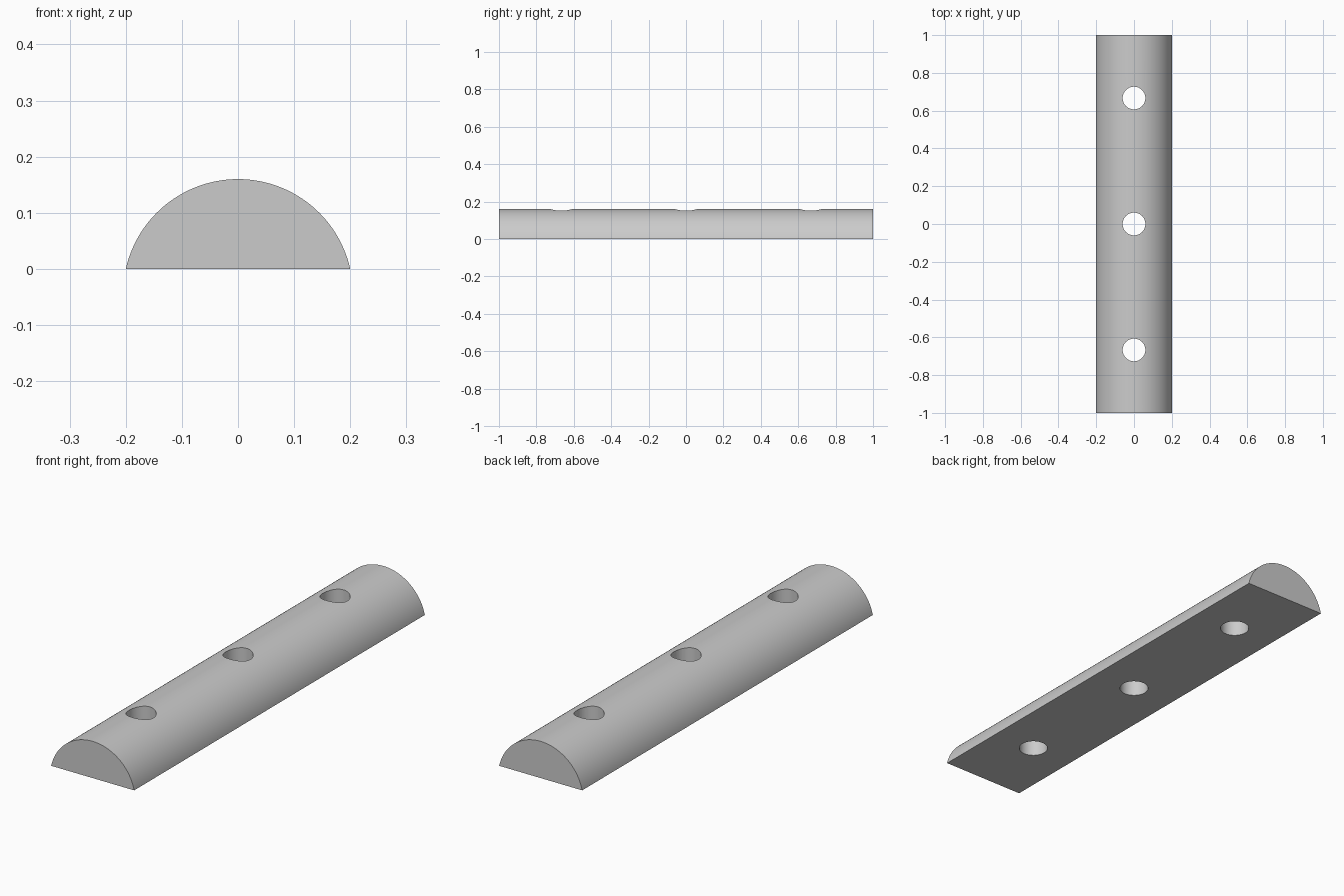
import bpy
import bmesh
import math

if "Cube" in bpy.data.objects:
    bpy.data.objects.remove(bpy.data.objects["Cube"], do_unlink=True)

HALF_WIDTH, HEIGHT, LENGTH = 0.2, 0.16, 2.0
HOLE_RADIUS, HOLE_SPACING = 0.06, 0.667
ARC_STEPS = 72

grey = bpy.data.materials.new("light grey")
grey.use_nodes = True
colour = (0.6, 0.6, 0.6, 1)
grey.diffuse_color = colour
grey.node_tree.nodes["Principled BSDF"].inputs["Base Color"].default_value = colour


def add_object(name, bm):
    bmesh.ops.recalc_face_normals(bm, faces=bm.faces)
    mesh = bpy.data.meshes.new(name)
    bm.to_mesh(mesh)
    bm.free()
    mesh.materials.append(grey)
    obj = bpy.data.objects.new(name, mesh)
    bpy.context.collection.objects.link(obj)
    return obj


# Bar: circular segment profile swept along y
radius = (HALF_WIDTH ** 2 + HEIGHT ** 2) / (2 * HEIGHT)
centre_z = HEIGHT - radius
half_angle = math.atan2(HALF_WIDTH, -centre_z)
bm = bmesh.new()
profile = []
for i in range(ARC_STEPS + 1):
    a = half_angle * (2 * i / ARC_STEPS - 1)
    z = max(0, centre_z + radius * math.cos(a))
    profile.append(bm.verts.new((radius * math.sin(a), -LENGTH / 2, z)))
end_face = bm.faces.new(profile)
swept = bmesh.ops.extrude_face_region(bm, geom=[end_face], use_keep_orig=True)
new_verts = [v for v in swept["geom"] if isinstance(v, bmesh.types.BMVert)]
bmesh.ops.translate(bm, verts=new_verts, vec=(0, LENGTH, 0))
bar = add_object("half_round_bar", bm)

# Three vertical through holes
bm = bmesh.new()
for k in (-1, 0, 1):
    drill = bmesh.ops.create_cone(bm, cap_ends=True, segments=64, depth=1,
                                  radius1=HOLE_RADIUS, radius2=HOLE_RADIUS)
    bmesh.ops.translate(bm, verts=drill["verts"], vec=(0, k * HOLE_SPACING, 0))
cutter = add_object("hole_cutter", bm)
cutter.hide_render = True

cut = bar.modifiers.new("holes", "BOOLEAN")
cut.operation = "DIFFERENCE"
cut.solver = "EXACT"
cut.object = cutter

bpy.ops.object.select_all(action="DESELECT")
bar.select_set(True)
bpy.context.view_layer.objects.active = bar
bpy.ops.object.modifier_apply(modifier=cut.name)
bpy.data.objects.remove(cutter, do_unlink=True)

# Smooth curved surfaces, keep the rims and ends crisp
bpy.ops.object.shade_smooth_by_angle(angle=math.radians(30))
